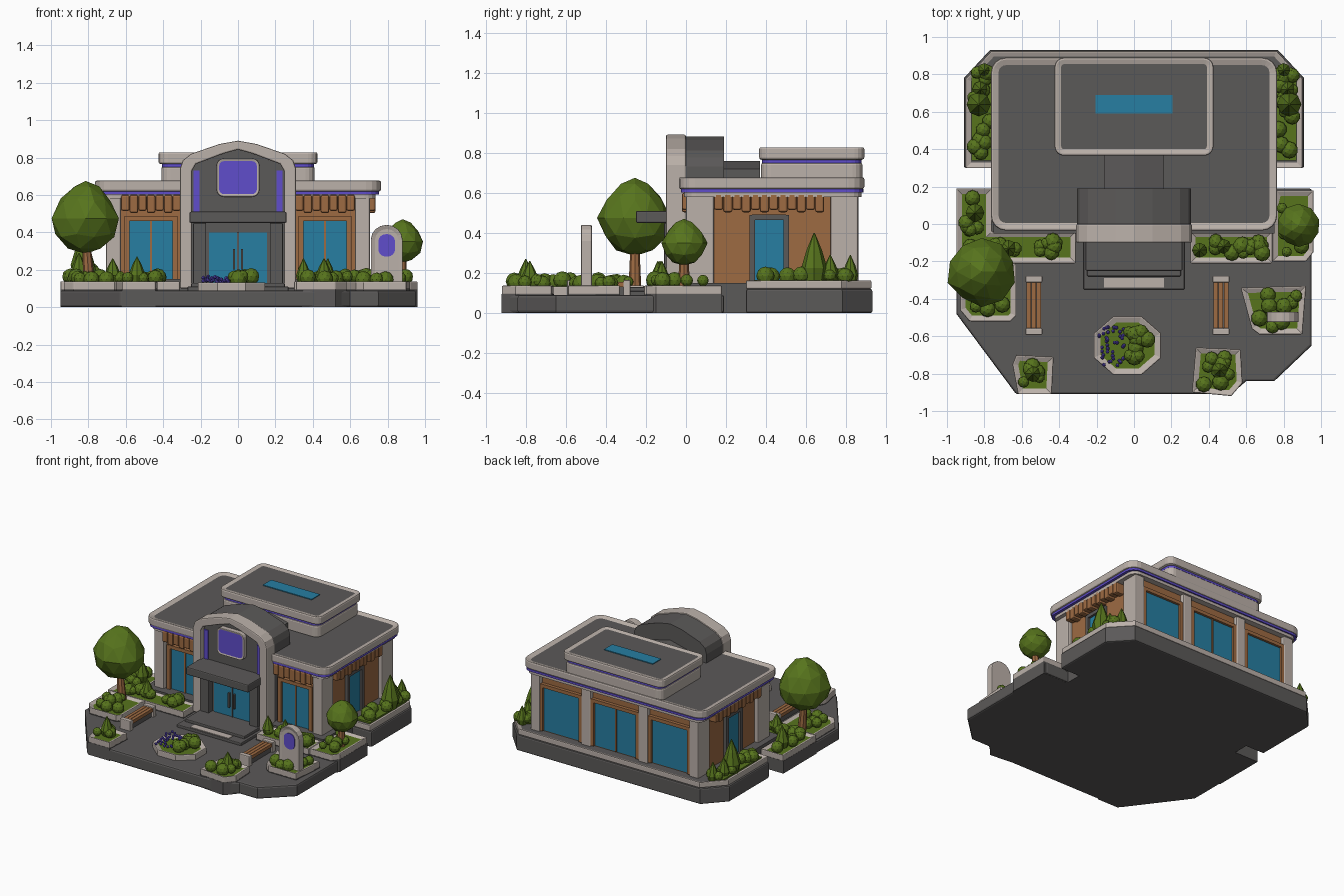
import bpy, bmesh, math, random
from mathutils import Vector, Matrix

if "Cube" in bpy.data.objects:
    bpy.data.objects.remove(bpy.data.objects["Cube"])
random.seed(4)

def mat(name, r, g, b):
    m = bpy.data.materials.new(name)
    m.diffuse_color = (r, g, b, 1)
    m.use_nodes = True
    m.node_tree.nodes["Principled BSDF"].inputs["Base Color"].default_value = m.diffuse_color
    return m

LIGHT = mat("pale stone", .50, .44, .40)
DARK = mat("dark grey", .105, .10, .098)
BLUE = mat("blue glass", .02, .21, .36)
BROWN = mat("brown wood", .34, .145, .055)
GREEN = mat("leaf green", .095, .175, .012)
PURPLE = mat("purple", .115, .075, .60)

def finish(name, bm, mats, bevel=0, smooth=False):
    me = bpy.data.meshes.new(name)
    bmesh.ops.recalc_face_normals(bm, faces=bm.faces)
    bm.to_mesh(me)
    bm.free()
    for m in mats:
        me.materials.append(m)
    ob = bpy.data.objects.new(name, me)
    bpy.context.collection.objects.link(ob)
    if bevel:
        b = ob.modifiers.new("bevel", 'BEVEL')
        b.width, b.segments, b.limit_method, b.angle_limit = bevel, 2, 'ANGLE', math.radians(50)
    if smooth:
        me.polygons.foreach_set("use_smooth", [True] * len(me.polygons))
    return ob

def prism(name, pts, a, b, m, axis='z', bevel=0, inset=None):
    """Extrude a profile from a to b; inset = (width, depth, material) sinks the b-end face."""
    bm = bmesh.new()
    put = {'z': lambda u, v, w: (u, v, w), 'y': lambda u, v, w: (u, w, v)}[axis]
    face = bm.faces.new([bm.verts.new(put(u, v, b)) for u, v in pts])
    ext = bmesh.ops.extrude_face_region(bm, geom=[face], use_keep_orig=True)
    bmesh.ops.translate(bm, vec=put(0, 0, a - b), verts=[v for v in ext['geom'] if isinstance(v, bmesh.types.BMVert)])
    bmesh.ops.recalc_face_normals(bm, faces=bm.faces)
    mats = [m]
    if inset:
        bmesh.ops.inset_region(bm, faces=[face], thickness=inset[0], use_even_offset=True)
        bmesh.ops.translate(bm, vec=put(0, 0, -inset[1] if b > a else inset[1]), verts=face.verts)
        face.material_index = 1
        mats.append(inset[2])
    return finish(name, bm, mats, bevel)

def rect(x0, x1, y0, y1):
    return [(x0, y0), (x1, y0), (x1, y1), (x0, y1)]

def rrect(x0, x1, y0, y1, r, n=4):
    out = []
    for k, (cx, cy) in enumerate([(x1 - r, y1 - r), (x0 + r, y1 - r), (x0 + r, y0 + r), (x1 - r, y0 + r)]):
        for i in range(n + 1):
            t = math.pi / 2 * (k + i / n)
            out.append((cx + r * math.cos(t), cy + r * math.sin(t)))
    return out

def box(name, x0, x1, y0, y1, z0, z1, m, bevel=0):
    return prism(name, rect(x0, x1, y0, y1), z0, z1, m, bevel=bevel)

def blobs(name, items, m, sub=2):
    """Leafy balls and pointed shrubs: (x, y, z, radius, height); height 0 = ball."""
    bm = bmesh.new()
    for x, y, z, r, h in items:
        if h:
            for f0, f1, r0, r1 in [(0, .3, .75, 1), (.3, .65, 1, .6), (.65, 1, .6, .05)]:
                bmesh.ops.create_cone(bm, cap_ends=True, segments=8, radius1=r * r0, radius2=r * r1,
                    depth=h * (f1 - f0), matrix=Matrix.Translation((x, y, z + h * (f0 + f1) / 2)))
        else:
            bmesh.ops.create_icosphere(bm, subdivisions=sub, radius=r, matrix=Matrix.Translation((x, y, z)))
    return finish(name, bm, [m])

def scatter(x0, x1, y0, y1, z, n, r=.042):
    return [(random.uniform(x0, x1), random.uniform(y0, y1), z + random.uniform(0, .015),
             r * random.uniform(.65, 1.1), 0) for _ in range(n)]

# Ground: front plaza, rear plinth and building floor
prism("plaza", [(-.95, .19), (-.95, -.48), (-.63, -.91), (.52, -.91), (.60, -.84), (.75, -.84), (.95, -.65), (.95, .19)],
      0, .09, DARK, bevel=.012)
rear = [(-.91, .30), (.91, .30), (.91, .78), (.77, .93), (-.77, .93), (-.91, .78)]
prism("rear_plinth", rear, 0, .12, DARK, bevel=.01)
prism("rear_plinth_rim", [(x * .99, y * .995) for x, y in rear], .12, .165, LIGHT, bevel=.008, inset=(.03, .012, DARK))
box("building_floor", -.75, .75, -.05, .88, 0, .15, DARK)
for i, (w, y, z) in enumerate([(.27, -.35, .11), (.25, -.28, .13)]):
    box(f"entrance_step_{i}", -w, w, y, 0, .05, z, DARK, .006)
box("entrance_mat", -.16, .16, -.34, -.29, .108, .114, LIGHT)

# Planters
def planter(name, pts, z=.14):
    prism(name + "_base", pts, 0, .095, DARK)
    prism(name, pts, .09, z, LIGHT, bevel=.008, inset=(.03, .015, GREEN))
planter("left_corner_planter", [(-.95, .19), (-.95, -.21), (-.31, -.21), (-.31, -.04), (-.76, -.04), (-.76, .19)])
planter("right_wall_planter", rect(.30, .74, -.21, -.04))
planter("right_corner_planter", [(.74, -.20), (.92, -.20), (.96, -.15), (.96, .18), (.76, .18), (.74, .1)])
planter("left_tree_planter", [(-.93, -.21), (-.93, -.46), (-.88, -.52), (-.66, -.52), (-.63, -.49), (-.63, -.21)])
planter("front_left_planter", [(-.65, -.75), (-.62, -.91), (-.44, -.91), (-.43, -.71), (-.63, -.70)])
planter("front_right_planter", [(.31, -.90), (.52, -.92), (.58, -.85), (.57, -.67), (.33, -.66)])
planter("sign_planter", [(.57, -.34), (.63, -.56), (.67, -.59), (.90, -.59), (.92, -.33)])
prism("round_planter", [(-.035 + .195 * math.cos(math.pi / 8 * (2 * i + 1)), -.65 + .17 * math.sin(math.pi / 8 * (2 * i + 1)))
      for i in range(8)], .08, .135, LIGHT, bevel=.008, inset=(.035, .015, GREEN))
for s in (-1, 1):
    x0, x1 = sorted((s * .75, s * .87))
    box("side_bed", x0, x1, .34, .80, .15, .165, GREEN)

# Shrubs
balls = []
for a in [(-.90, -.38, -.16, -.09, .15, 20), (-.90, -.81, -.05, .15, .15, 8), (.35, .70, -.16, -.09, .15, 16),
          (.79, .91, -.15, .13, .15, 9), (-.88, -.68, -.47, -.27, .145, 9), (-.60, -.48, -.86, -.75, .145, 6),
          (.37, .52, -.86, -.71, .145, 9), (.65, .87, -.55, -.37, .145, 11),
          (-.03, .07, -.73, -.57, .15, 14), (-.87, -.77, .38, .86, .18, 14), (.77, .87, .38, .86, .18, 14)]:
    balls += scatter(*a)
spikes = [(-.54, -.80, .13, .045, .14), (-.67, -.13, .13, .045, .13), (.35, -.14, .13, .04, .13), (.46, -.78, .13, .045, .13),
          (.48, -.12, .13, .04, .13), (-.85, .06, .13, .05, .16)]
for s in (-1, 1):
    spikes += [(s * .83, .64, .15, .065, .25), (s * .80, .82, .15, .04, .14), (s * .82, .72, .15, .045, .14)]
blobs("round_shrubs", balls, GREEN)
blobs("pointed_shrubs", spikes, GREEN)
blobs("flowers", [(random.uniform(-.19, -.05), random.uniform(-.76, -.55), random.uniform(.135, .165), .011, 0)
                  for _ in range(40)], PURPLE, 1)

# Trees
def tree(name, x, y, z, r, rz, lean):
    bm = bmesh.new()
    bmesh.ops.create_icosphere(bm, subdivisions=2, radius=1)
    for v in bm.verts:
        n = v.co.copy()
        k = random.uniform(.93, 1.03) * (1 - .28 * max(0, n.z))
        v.co = Vector((x + n.x * r * k, y + n.y * r * k, z + n.z * rz * (1 if n.z > 0 else .95)))
    finish(name + "_crown", bm, [GREEN])
    a, b = Vector((x + lean, y, .12)), Vector((x, y, z - rz * .4))
    bm = bmesh.new()
    d = b - a
    bmesh.ops.create_cone(bm, cap_ends=True, segments=8, radius1=.032, radius2=.02, depth=d.length,
        matrix=Matrix.Translation((a + b) / 2) @ d.to_track_quat('Z', 'Y').to_matrix().to_4x4())
    finish(name + "_trunk", bm, [BROWN])
tree("left_tree", -.815, -.255, .475, .185, .20, .02)
tree("right_tree", .88, -.01, .35, .115, .12, -.01)

# Building body, corner columns and rear columns
box("building_body", -.675, .675, .04, .83, .14, .62, BROWN)
for s in (-1, 1):
    for y0, y1 in [(0, .14), (.72, .86)]:
        x0, x1 = sorted((s * .625, s * .705))
        box("corner_column", x0, x1, y0, y1, .14, .61, LIGHT, .01)
    x0, x1 = sorted((s * .20, s * .28))
    box("rear_column", x0, x1, .80, .86, .14, .61, LIGHT, .01)

# Windows: frame bars with glass plates, on front, sides and rear
def window(name, c, u, half, z0, z1, frame, bars=1):
    """c = wall centre, u = unit vector along the wall; the outward direction is u turned clockwise."""
    u = Vector((u[0], u[1], 0))
    o = Vector((u.y, -u.x, 0))
    def slab(n, a, b, zl, zh, d, m, bev=0):
        p = [Vector((c[0], c[1], 0)) + u * s + o * t for s, t in ((a, -.02), (b, -.02), (b, d), (a, d))]
        prism(name + n, [(q.x, q.y) for q in p], zl, zh, m, bevel=bev)
    slab("_glass", -half, half, z0, z1, .007, BLUE)
    for s in (-1, 1):
        slab("_jamb", s * half - .014, s * half + .014, z0, z1 + .014, .025, frame)
    slab("_head", -half, half, z1 - .01, z1 + .016, .025, frame)
    for i in range(bars):
        t = -half + 2 * half * (i + 1) / (bars + 1)
        slab("_bar", t - .005, t + .005, z0, z1, .014, frame)
    return slab

def valance(slab, half):
    n = round(half * 2 / .045)
    for i in range(n):
        a = -half + 2 * half * i / n
        slab("_valance", a, a + 2 * half / n, .515 - .012 * (i % 2), .60, .06, BROWN, .01)

for s in (-1, 1):
    valance(window("front_window", (s * .465, .04), (1, 0), .13, .15, .47, BROWN), .16)
    valance(window("side_window", (s * .675, .415), (0, s), .085, .15, .475, DARK, 0), .275)
    window("rear_side_window", (s * .455, .83), (-1, 0), .165, .16, .50, BROWN, 0)
window("rear_window", (0, .83), (-1, 0), .19, .16, .50, BROWN)

# Main roof and upper roof, each with a purple stripe
prism("lower_cornice", rrect(-.735, .735, -.01, .875, .06), .58, .605, LIGHT)
prism("roof_stripe", rrect(-.755, .755, -.025, .885, .07), .602, .618, PURPLE)
prism("main_roof", rrect(-.765, .765, -.035, .89, .08), .618, .68, LIGHT, bevel=.012, inset=(.04, .014, DARK))
prism("upper_block", rrect(-.41, .41, .375, .88, .05), .66, .75, LIGHT, bevel=.01)
prism("upper_stripe", rrect(-.405, .405, .38, .875, .05), .75, .768, PURPLE)
prism("upper_roof", rrect(-.425, .425, .365, .89, .05), .765, .83, LIGHT, bevel=.012, inset=(.035, .01, DARK))
box("skylight", -.205, .205, .59, .69, .815, .826, BLUE)

# Entrance gable: pale arch frame, dark roof behind and recessed front
half = [(.31, .10), (.31, .74), (.295, .785), (.25, .82), (.10, .872), (0, .89)]
inner = [(.245, .10), (.245, .73), (.225, .765), (.08, .82), (0, .842)]
mirror = lambda h: h + [(-x, z) for x, z in reversed(h[:-1])]
prism("gable_frame", mirror(half) + mirror(inner)[::-1], 0, -.10, LIGHT, axis='y', bevel=.008)
prism("gable_roof", mirror([(x * .985, z - .008) for x, z in half]), .19, -.005, DARK, axis='y')
prism("gable_front", mirror(inner), 0, -.06, DARK, axis='y')
prism("roof_ridge", [(.16, .66), (.16, .72), (0, .76), (-.16, .72), (-.16, .66)], .37, .18, DARK, axis='y')
for s in (-1, 1):
    x0, x1 = sorted((s * .205, s * .238))
    box("gable_stripe", x0, x1, -.068, -.05, .51, .73, PURPLE)
    x0, x1 = sorted((s * .17, s * .24))
    box("door_pier", x0, x1, -.11, 0, .12, .45, DARK, .006)
    box("door_handle", s * .022 - .006, s * .022 + .006, -.085, -.06, .20, .31, DARK)
box("door_glass", -.155, .155, -.067, -.05, .13, .40, BLUE)
box("door_mullion", -.006, .006, -.072, -.05, .13, .40, DARK)
box("awning", -.26, .26, -.25, -.05, .45, .51, DARK, .008)
prism("sign_plate", rrect(-.115, .115, .59, .795, .04), -.05, -.095, LIGHT, axis='y', bevel=.006, inset=(.014, .004, PURPLE))

# Free-standing arched sign
arch = [(.88, .11), (.88, .36)] + [(.795 + .085 * math.cos(t), .36 + .08 * math.sin(t))
        for t in [math.pi * i / 8 for i in range(1, 8)]] + [(.71, .36), (.71, .11)]
prism("arched_sign", arch, -.47, -.525, LIGHT, axis='y', bevel=.006, inset=(.022, .008, LIGHT))
prism("arched_sign_panel", rrect(.75, .84, .27, .39, .04), -.51, -.522, PURPLE, axis='y')

# Benches
for x in (-.535, .465):
    for y in (-.575, -.295):
        box("bench_end", x - .045, x + .045, y - .018, y + .018, .08, .165, LIGHT, .006)
    box("bench_base", x - .03, x + .03, -.56, -.31, .08, .13, DARK)
    for k in (-1, 0, 1):
        box("bench_slat", x + k * .027 - .012, x + k * .027 + .012, -.56, -.31, .13, .155, BROWN)
